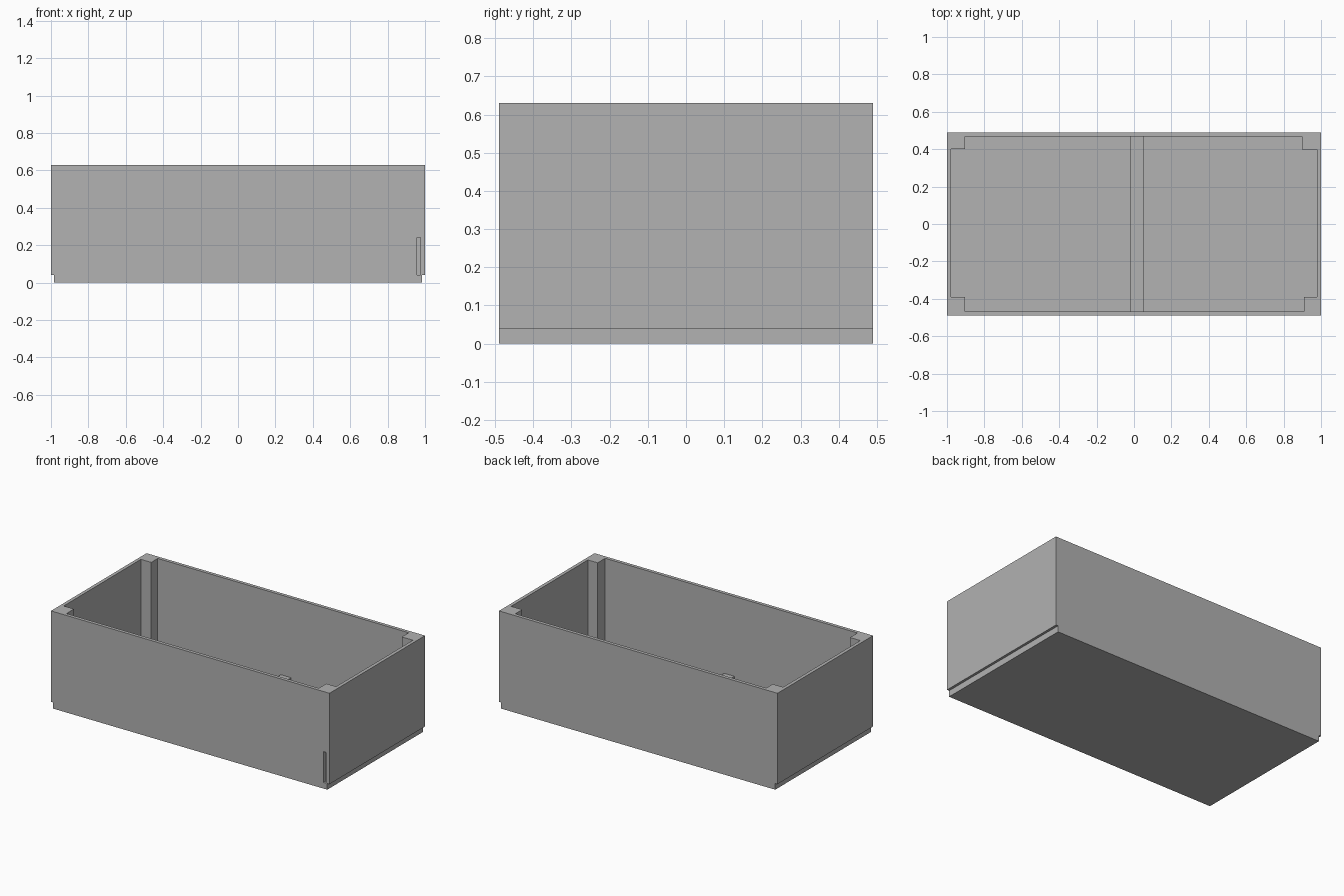
import bpy
import bmesh

default = bpy.data.objects.get("Cube")
if default:
    bpy.data.objects.remove(default, do_unlink=True)

grey = bpy.data.materials.new("plain grey")
colour = (0.445, 0.445, 0.445, 1)
grey.diffuse_color = colour
grey.use_nodes = True
grey.node_tree.nodes["Principled BSDF"].inputs["Base Color"].default_value = colour


def prism(name, outline, z0, z1):
    """Extrude a flat outline from z0 up to z1."""
    mesh = bpy.data.meshes.new(name)
    bm = bmesh.new()
    face = bm.faces.new([bm.verts.new((x, y, z0)) for x, y in outline])
    top = bmesh.ops.extrude_face_region(bm, geom=[face])["geom"]
    bmesh.ops.translate(bm, vec=(0, 0, z1 - z0),
                        verts=[v for v in top if isinstance(v, bmesh.types.BMVert)])
    bmesh.ops.recalc_face_normals(bm, faces=bm.faces)
    bm.to_mesh(mesh)
    bm.free()
    obj = bpy.data.objects.new(name, mesh)
    bpy.context.collection.objects.link(obj)
    mesh.materials.append(grey)
    return obj


def box(name, x0, x1, y0, y1, z0, z1):
    return prism(name, [(x0, y0), (x1, y0), (x1, y1), (x0, y1)], z0, z1)


def cut(target, cutter):
    mod = target.modifiers.new(cutter.name, "BOOLEAN")
    mod.operation = "DIFFERENCE"
    mod.solver = "EXACT"
    mod.object = cutter
    cutter.hide_render = True
    cutter.hide_viewport = True
    cutter.display_type = "WIRE"


HEIGHT = 0.63
FLOOR = 0.04
IN_X, IN_Y = 0.978, 0.468

# Open box
body = box("box_body", -1, 1, -0.49, 0.49, 0, HEIGHT)

# Cavity, notched to leave a post in each corner
cavity_outline = [
    (-0.904, -IN_Y), (0.908, -IN_Y), (0.908, -0.391), (IN_X, -0.391),
    (IN_X, 0.397), (0.898, 0.397), (0.898, IN_Y), (-0.904, IN_Y),
    (-0.904, 0.401), (-IN_X, 0.401), (-IN_X, -0.391), (-0.904, -0.391),
]
cut(body, prism("cavity_cutter", cavity_outline, FLOOR, HEIGHT + 0.1))

# Steps along the lower edge of both ends
for side, x0, x1 in (("left", 0.984, 1.1), ("right", -1.1, -0.984)):
    cut(body, box(side + "_step_cutter", x0, x1, -0.6, 0.6, -0.1, FLOOR))

# Narrow upright slot in the front
cut(body, box("slot_cutter", 0.957, 0.975, -0.6, -0.43, FLOOR, 0.24))

# Low rib across the floor
box("floor_rib", -0.02, 0.053, -IN_Y, IN_Y, FLOOR, 0.112)
